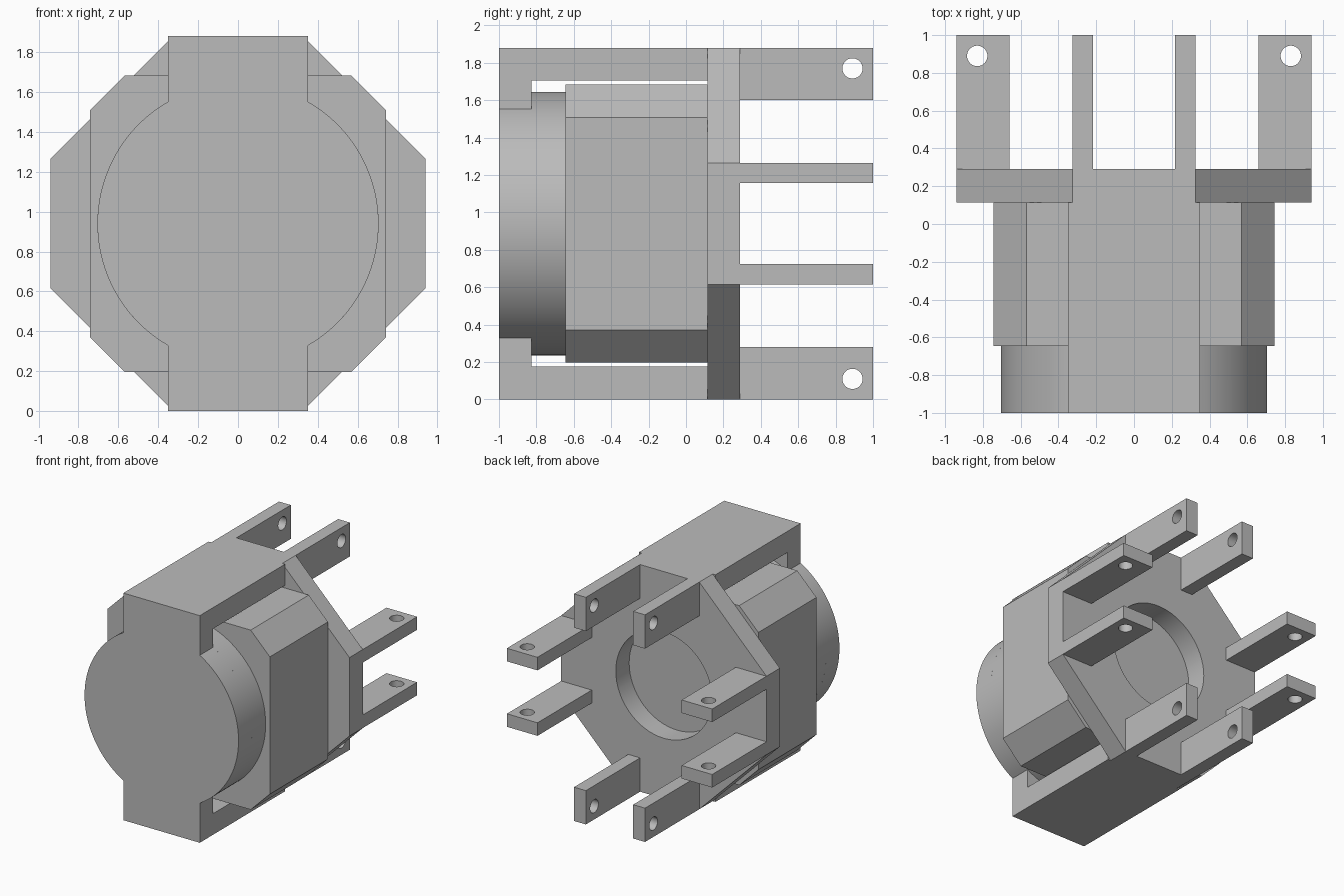
import bpy, bmesh, math
from mathutils import Matrix, Vector

if "Cube" in bpy.data.objects:
    bpy.data.objects.remove(bpy.data.objects["Cube"])

MID = 0.94          # height of the central axis
PLATE_Y = (0.115, 0.29)

grey = bpy.data.materials.new("plain_grey")
grey.use_nodes = True
colour = (0.5, 0.5, 0.5, 1)
grey.diffuse_color = colour
grey.node_tree.nodes["Principled BSDF"].inputs["Base Color"].default_value = colour


def finish(name, bm):
    bmesh.ops.recalc_face_normals(bm, faces=bm.faces)
    mesh = bpy.data.meshes.new(name)
    bm.to_mesh(mesh)
    bm.free()
    mesh.materials.append(grey)
    mesh.shade_smooth()
    mesh.set_sharp_from_angle(angle=math.radians(30))
    obj = bpy.data.objects.new(name, mesh)
    bpy.context.scene.collection.objects.link(obj)
    return obj


def prism(name, outline, y0, y1):
    """Extrude an x/z outline, given about the central axis, along y."""
    bm = bmesh.new()
    face = bm.faces.new([bm.verts.new((x, y0, z + MID)) for x, z in outline])
    ext = bmesh.ops.extrude_face_region(bm, geom=[face])
    new = [v for v in ext["geom"] if isinstance(v, bmesh.types.BMVert)]
    bmesh.ops.translate(bm, verts=new, vec=(0, y1 - y0, 0))
    return finish(name, bm)


def box(x0, x1, z0, z1):
    return [(x0, z0), (x1, z0), (x1, z1), (x0, z1)]


def octagon(outer, inner):
    quarter = [(outer, inner), (inner, outer)]
    pts = []
    for sx, sz in ((1, 1), (-1, 1), (-1, -1), (1, -1)):
        part = [(x * sx, z * sz) for x, z in quarter]
        pts += part if sx == sz else part[::-1]
    return pts


def arc(radius, start, end, steps):
    return [(radius * math.cos(start + (end - start) * i / steps),
             radius * math.sin(start + (end - start) * i / steps))
            for i in range(steps + 1)]


def drill(obj, radius, centre, direction):
    """Cut a round hole through obj and drop the cutter."""
    turn = Vector((0, 0, 1)).rotation_difference(Vector(direction)).to_matrix().to_4x4()
    bm = bmesh.new()
    bmesh.ops.create_cone(bm, cap_ends=True, segments=64, radius1=radius,
                          radius2=radius, depth=0.6,
                          matrix=Matrix.Translation(centre) @ turn)
    cutter = finish("hole_cutter", bm)
    cutter.hide_render = True
    mod = obj.modifiers.new("hole", "BOOLEAN")
    mod.operation = "DIFFERENCE"
    mod.solver = "EXACT"
    mod.object = cutter
    graph = bpy.context.evaluated_depsgraph_get()
    mesh = bpy.data.meshes.new_from_object(obj.evaluated_get(graph))
    obj.modifiers.clear()
    obj.data = mesh
    mesh.shade_smooth()
    mesh.set_sharp_from_angle(angle=math.radians(30))
    bpy.data.objects.remove(cutter)


# Housing and the round drum in front of it
R, STRAP = 0.705, 0.35
prism("housing", octagon(0.743, 0.568), -0.645, PLATE_Y[0])
prism("drum", arc(R, 0, math.tau, 96)[:-1], -0.825, -0.645)

# Front cap: disc with a tab above and below, in one outline
a = math.acos(STRAP / R)
right_side = [(STRAP, -MID)] + arc(R, -a, a, 48) + [(STRAP, MID)]
prism("front_cap", right_side + [(-x, -z) for x, z in right_side], -1, -0.825)

# Straps joining the cap tabs to the back plate
prism("top_strap", box(-STRAP, STRAP, 0.765, MID), -0.825, PLATE_Y[0])
prism("bottom_strap", box(-STRAP, STRAP, -MID, -0.765), -0.825, PLATE_Y[0])

# Back plate with a large round opening
plate = prism("back_plate", octagon(MID, 0.325), *PLATE_Y)
drill(plate, 0.44, (0, 0.2, MID), (0, 1, 0))

# Pairs of drilled prongs on four sides of the plate
prong = prism("prong", box(-0.054, 0.054, 0.66, MID), PLATE_Y[1], 1)
drill(prong, 0.054, (0, 0.89, MID + 0.83), (1, 0, 0))
axis = Matrix.Translation((0, 0, MID))
for k, side in enumerate(("top", "left", "bottom", "right")):
    spin = axis @ Matrix.Rotation(k * math.pi / 2, 4, "Y") @ axis.inverted()
    for n, x in enumerate((-0.271, 0.271)):
        copy = prong.copy()
        copy.data = prong.data.copy()
        copy.name = f"{side}_prong_{n + 1}"
        copy.data.transform(spin @ Matrix.Translation((x, 0, 0)))
        bpy.context.scene.collection.objects.link(copy)
bpy.data.objects.remove(prong)
